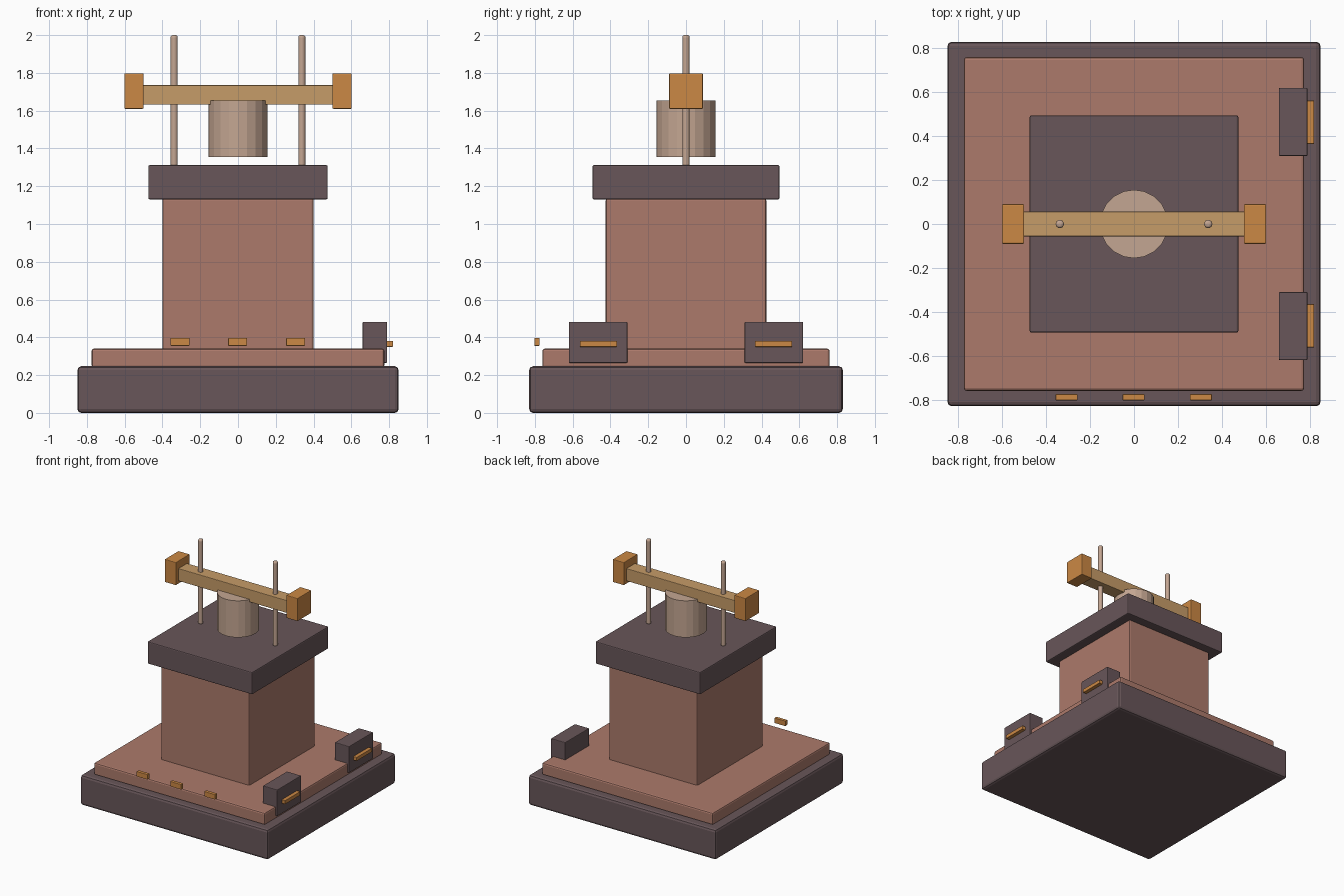
import bpy
from math import radians

if "Cube" in bpy.data.objects:
    bpy.data.objects.remove(bpy.data.objects["Cube"])


def material(name, rgb):
    m = bpy.data.materials.new(name)
    m.diffuse_color = (*rgb, 1.0)
    m.use_nodes = True
    m.node_tree.nodes["Principled BSDF"].inputs["Base Color"].default_value = m.diffuse_color
    return m


DARK = material("dark plum", (0.138, 0.093, 0.100))
CLAY = material("clay brown", (0.413, 0.195, 0.147))
ORANGE = material("orange", (0.597, 0.246, 0.058))
TAN = material("tan", (0.565, 0.332, 0.138))
BEIGE = material("beige", (0.552, 0.381, 0.287))


def finish(name, mat, bevel, segments=2):
    ob = bpy.context.object
    ob.name = name
    ob.data.materials.append(mat)
    if bevel:
        mod = ob.modifiers.new("soft edges", 'BEVEL')
        mod.width, mod.segments = bevel, segments
        mod.limit_method, mod.angle_limit = 'ANGLE', radians(40)
    return ob


def box(name, mat, x, y, z, bevel=0.005):
    """Bevelled box given by its (min, max) range on each axis."""
    spans = (x, y, z)
    bpy.ops.mesh.primitive_cube_add(size=1, location=[(a + b) / 2 for a, b in spans])
    bpy.context.object.scale = [b - a for a, b in spans]
    bpy.ops.object.transform_apply(location=False, rotation=False, scale=True)
    return finish(name, mat, bevel)


def cylinder(name, mat, x, radius, z, sides, bevel=0):
    bpy.ops.mesh.primitive_cylinder_add(vertices=sides, radius=radius, depth=z[1] - z[0],
                                        location=(x, 0, (z[0] + z[1]) / 2))
    return finish(name, mat, bevel, 3)


# Stepped base, column and cap
box("base", DARK, (-0.85, 0.85), (-0.83, 0.83), (0, 0.247), 0.02)
box("plinth", CLAY, (-0.775, 0.775), (-0.76, 0.76), (0.24, 0.34), 0.012)
box("column", CLAY, (-0.4, 0.4), (-0.425, 0.425), (0.33, 1.135), 0.01)
box("cap", DARK, (-0.475, 0.475), (-0.495, 0.495), (1.13, 1.312), 0.008)

# Drum under the crossbar
cylinder("drum", BEIGE, 0, 0.156, (1.355, 1.655), 20)

# Crossbar with end blocks and guide rods
box("crossbar", TAN, (-0.51, 0.51), (-0.056, 0.056), (1.633, 1.735), 0.003)
for side, s in (("left", -1), ("right", 1)):
    box("end_block_" + side, ORANGE, sorted((0.5 * s, 0.602 * s)), (-0.09, 0.09), (1.61, 1.797))
    rod = cylinder("guide_rod_" + side, BEIGE, 0.338 * s, 0.019, (1.305, 2.0), 16, 0.012)
    bpy.ops.object.shade_smooth_by_angle(angle=radians(40))

# Side boxes with thin light bars
for side, s in (("front", -1), ("back", 1)):
    box("side_box_" + side, DARK, (0.66, 0.79), sorted((0.31 * s, 0.62 * s)), (0.265, 0.482))
    box("side_bar_" + side, ORANGE, (0.78, 0.82), sorted((0.365 * s, 0.562 * s)),
        (0.35, 0.38), 0.002)

# Row of small markers along the front
for i, x in enumerate((-0.307, -0.002, 0.305)):
    box(f"front_marker_{i + 1}", ORANGE, (x - 0.05, x + 0.05), (-0.803, -0.775),
        (0.355, 0.397), 0.003)
